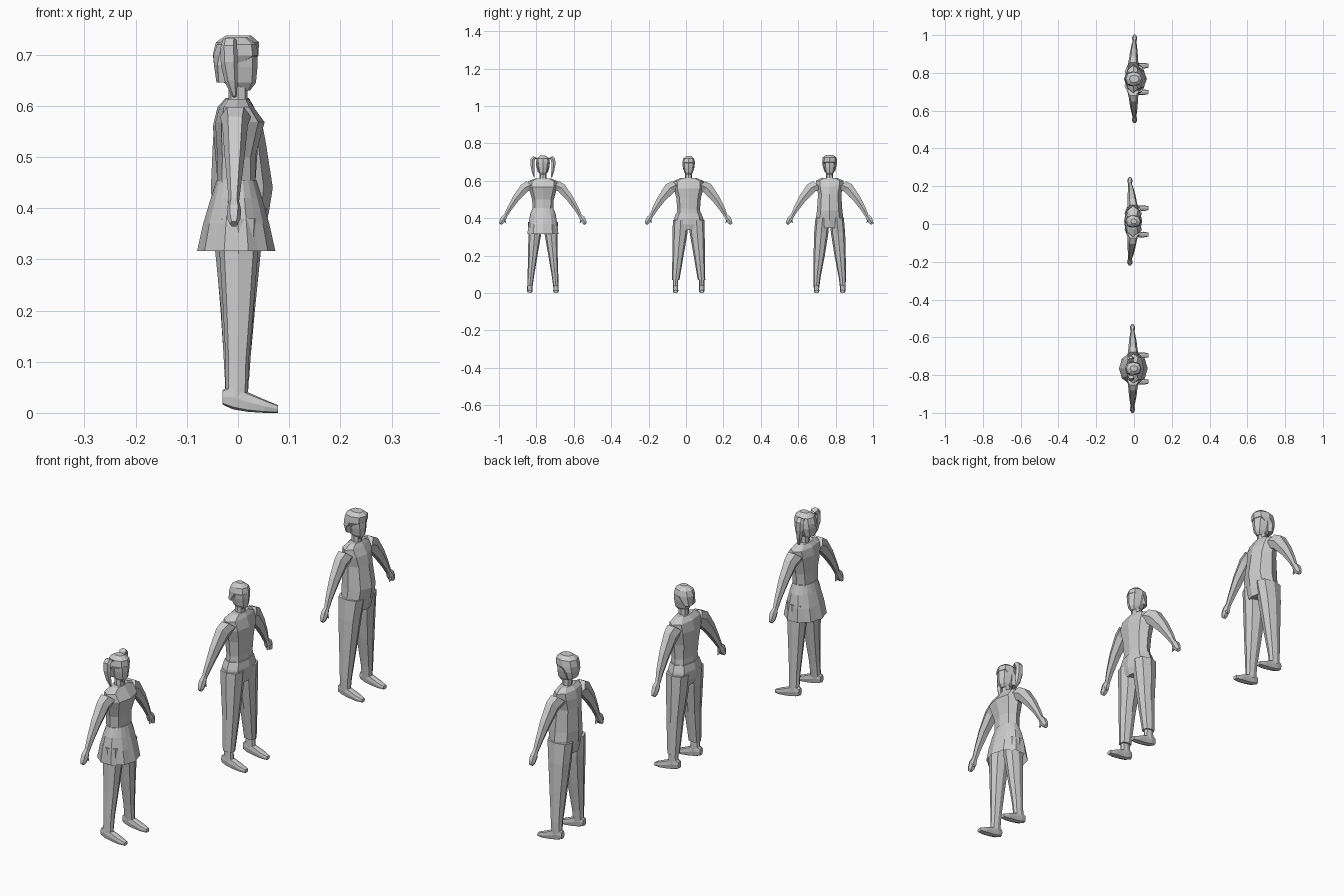
import bpy, bmesh, math
from mathutils import Vector


def loft(name, rings, n=8, caps=(True, True), power=0.85, pleat=0.0):
    """rings: (center, half-axis U, half-axis V); faces are bridged and kept flat."""
    bm = bmesh.new()
    loops = []
    for k, (c, u, v) in enumerate(rings):
        loop = []
        for i in range(n):
            a = 2 * math.pi * i / n
            ca, sa = math.cos(a), math.sin(a)
            f = 1 - pleat * k / len(rings) * (i % 2)
            p = Vector(c) + f * (Vector(u) * math.copysign(abs(ca) ** power, ca)
                                 + Vector(v) * math.copysign(abs(sa) ** power, sa))
            loop.append(bm.verts.new(p))
        loops.append(loop)
    for a, b in zip(loops, loops[1:]):
        for i in range(n):
            j = (i + 1) % n
            bm.faces.new((a[i], a[j], b[j], b[i]))
    if caps[0]:
        bm.faces.new(loops[0][::-1])
    if caps[1]:
        bm.faces.new(loops[-1])
    bmesh.ops.recalc_face_normals(bm, faces=bm.faces)
    me = bpy.data.meshes.new(name)
    bm.to_mesh(me)
    bm.free()
    ob = bpy.data.objects.new(name, me)
    bpy.context.collection.objects.link(ob)
    return ob


def upright(name, y, rows, **kw):
    """rows: (z, back x, front x, half width)."""
    return loft(name, [(((b + f) / 2, y, z), ((f - b) / 2, 0, 0), (0, w, 0))
                       for z, b, f, w in rows], **kw)


def arm(who, y, s, hand_x, k):
    # (y offset, z, half depth, half thickness)
    rows = [(0.065, 0.578, 0.030, 0.034), (0.098, 0.562, 0.025, 0.034 * k),
            (0.145, 0.505, 0.020, 0.025 * k), (0.180, 0.450, 0.014, 0.017 * k),
            (0.200, 0.412, 0.010, 0.011)]
    d = Vector((0, s * 0.75, 0.66))
    rings = []
    for i, (o, z, hx, t) in enumerate(rows):
        x = -0.005 + (hand_x + 0.005) * i / 4
        rings.append(((x, y + s * o, z), (hx, 0, 0), d * t))
    loft(who + "_arm", rings, n=6)
    # hand with a stubby thumb
    loft(who + "_hand", [((hand_x, y + s * o, z), (hx, 0, 0), d * t) for o, z, hx, t in
                         [(0.199, 0.414, 0.010, 0.011), (0.211, 0.397, 0.014, 0.017),
                          (0.222, 0.379, 0.013, 0.014), (0.229, 0.369, 0.008, 0.008)]], n=6)
    loft(who + "_thumb", [((hand_x + 0.006, y + s * o, z), (0.005, 0, 0), d * 0.006) for o, z in
                          [(0.205, 0.395), (0.200, 0.376)]], n=4)


def foot(who, y, s):
    # (x, sole z, top z, half width)
    rows = [(-0.030, 0.016, 0.045, 0.010), (-0.010, 0.007, 0.055, 0.014),
            (0.020, 0.002, 0.040, 0.014), (0.052, 0.0, 0.026, 0.015),
            (0.078, 0.0, 0.015, 0.010)]
    loft(who + "_foot", [((x, y + s * 0.070, (a + b) / 2), (0, w, 0), (0, 0, (b - a) / 2))
                         for x, a, b, w in rows], n=8, power=0.6)


def leg(who, y, s, rows):
    # (z, y offset, back x, front x, half width)
    loft(who + "_leg", [(((b + f) / 2, y + s * o, z), ((f - b) / 2, 0, 0), (0, w, 0))
                        for z, o, b, f, w in rows], n=8)


def head(who, y):
    upright(who + "_neck", y, [(0.590, -0.024, 0.022, 0.024), (0.612, -0.019, 0.019, 0.019),
                               (0.650, -0.019, 0.019, 0.018)])
    upright(who + "_head", y, [(0.630, -0.010, 0.024, 0.012), (0.645, -0.027, 0.035, 0.023),
                               (0.675, -0.036, 0.038, 0.030), (0.700, -0.039, 0.038, 0.032),
                               (0.718, -0.033, 0.030, 0.026), (0.729, -0.015, 0.013, 0.012)])


slim_leg = [(0.380, 0.040, -0.042, 0.042, 0.040), (0.310, 0.044, -0.036, 0.039, 0.034),
            (0.200, 0.054, -0.029, 0.030, 0.025), (0.100, 0.064, -0.024, 0.021, 0.018),
            (0.030, 0.070, -0.024, 0.019, 0.014)]
trouser_leg = [(0.390, 0.042, -0.050, 0.042, 0.042), (0.320, 0.046, -0.045, 0.038, 0.040),
               (0.200, 0.057, -0.033, 0.031, 0.030), (0.070, 0.069, -0.026, 0.022, 0.020),
               (0.069, 0.070, -0.022, 0.017, 0.014), (0.030, 0.070, -0.024, 0.019, 0.014)]
baggy_leg = [(0.400, 0.038, -0.050, 0.056, 0.038), (0.320, 0.045, -0.044, 0.045, 0.038),
             (0.200, 0.056, -0.034, 0.033, 0.030), (0.080, 0.068, -0.026, 0.022, 0.019),
             (0.030, 0.070, -0.025, 0.019, 0.015)]

figures = [("skirted", -0.765, slim_leg, -0.008, 0.85),
           ("plain", 0.014, trouser_leg, -0.022, 1.0),
           ("jumpsuit", 0.768, baggy_leg, 0.003, 0.95)]
for who, y, rows, hand_x, k in figures:
    head(who, y)
    for s in (-1, 1):
        arm(who, y, s, hand_x, k)
        leg(who, y, s, rows)
        foot(who, y, s)

# skirted figure: torso, pleated skirt, hair and pigtails
y = figures[0][1]
upright("skirted_torso", y, [(0.370, -0.045, 0.045, 0.070), (0.450, -0.041, 0.034, 0.055),
                             (0.500, -0.040, 0.034, 0.058), (0.535, -0.043, 0.043, 0.068),
                             (0.568, -0.044, 0.052, 0.078), (0.598, -0.036, 0.030, 0.078),
                             (0.613, -0.024, 0.021, 0.040)])
upright("skirt", y, [(0.455, -0.042, 0.036, 0.056), (0.420, -0.053, 0.047, 0.070),
                     (0.370, -0.068, 0.061, 0.081), (0.316, -0.080, 0.073, 0.087)],
        n=20, caps=(True, False), power=1.0, pleat=0.09)
upright("skirted_hair", y, [(0.645, -0.042, -0.006, 0.027), (0.680, -0.047, 0.010, 0.036),
                            (0.698, -0.048, 0.040, 0.037), (0.720, -0.041, 0.036, 0.033),
                            (0.734, -0.020, 0.018, 0.015)])
for s in (-1, 1):
    tail = [(0.032, 0.715, -0.012, 0.009), (0.044, 0.728, -0.016, 0.013),
            (0.055, 0.712, -0.018, 0.015), (0.056, 0.680, -0.017, 0.015),
            (0.052, 0.645, -0.013, 0.011), (0.047, 0.618, -0.007, 0.004)]
    loft("pigtail", [((x, y + s * o, z), (r * 1.1, 0, 0), (0, s * r * 0.8, r * 0.4))
                     for o, z, x, r in tail], n=6)

# plain figure: fitted top over loose trousers
y = figures[1][1]
upright("plain_torso", y, [(0.390, -0.045, 0.036, 0.068), (0.450, -0.040, 0.034, 0.061),
                           (0.510, -0.045, 0.038, 0.066), (0.560, -0.049, 0.042, 0.080),
                           (0.598, -0.040, 0.030, 0.082), (0.615, -0.024, 0.021, 0.042)])
upright("trouser_hips", y, [(0.338, -0.040, 0.034, 0.080), (0.365, -0.053, 0.042, 0.084),
                            (0.400, -0.053, 0.043, 0.078), (0.428, -0.046, 0.038, 0.067)])
upright("plain_hair", y, [(0.660, -0.041, -0.008, 0.029), (0.697, -0.044, 0.039, 0.034),
                          (0.718, -0.036, 0.033, 0.029), (0.732, -0.016, 0.014, 0.013)])

# jumpsuit figure: pear-shaped body with a pointed belly, chunky hair
y = figures[2][1]
upright("jumpsuit_body", y, [(0.348, -0.043, 0.050, 0.076), (0.390, -0.050, 0.060, 0.075),
                             (0.440, -0.053, 0.068, 0.068), (0.530, -0.049, 0.054, 0.062),
                             (0.570, -0.046, 0.046, 0.072), (0.600, -0.038, 0.030, 0.074),
                             (0.615, -0.024, 0.021, 0.042)], power=1.0)
upright("jumpsuit_hair", y, [(0.650, -0.040, -0.010, 0.029), (0.680, -0.047, 0.004, 0.037),
                             (0.700, -0.049, 0.040, 0.040), (0.724, -0.043, 0.041, 0.037),
                             (0.737, -0.024, 0.026, 0.020)])
